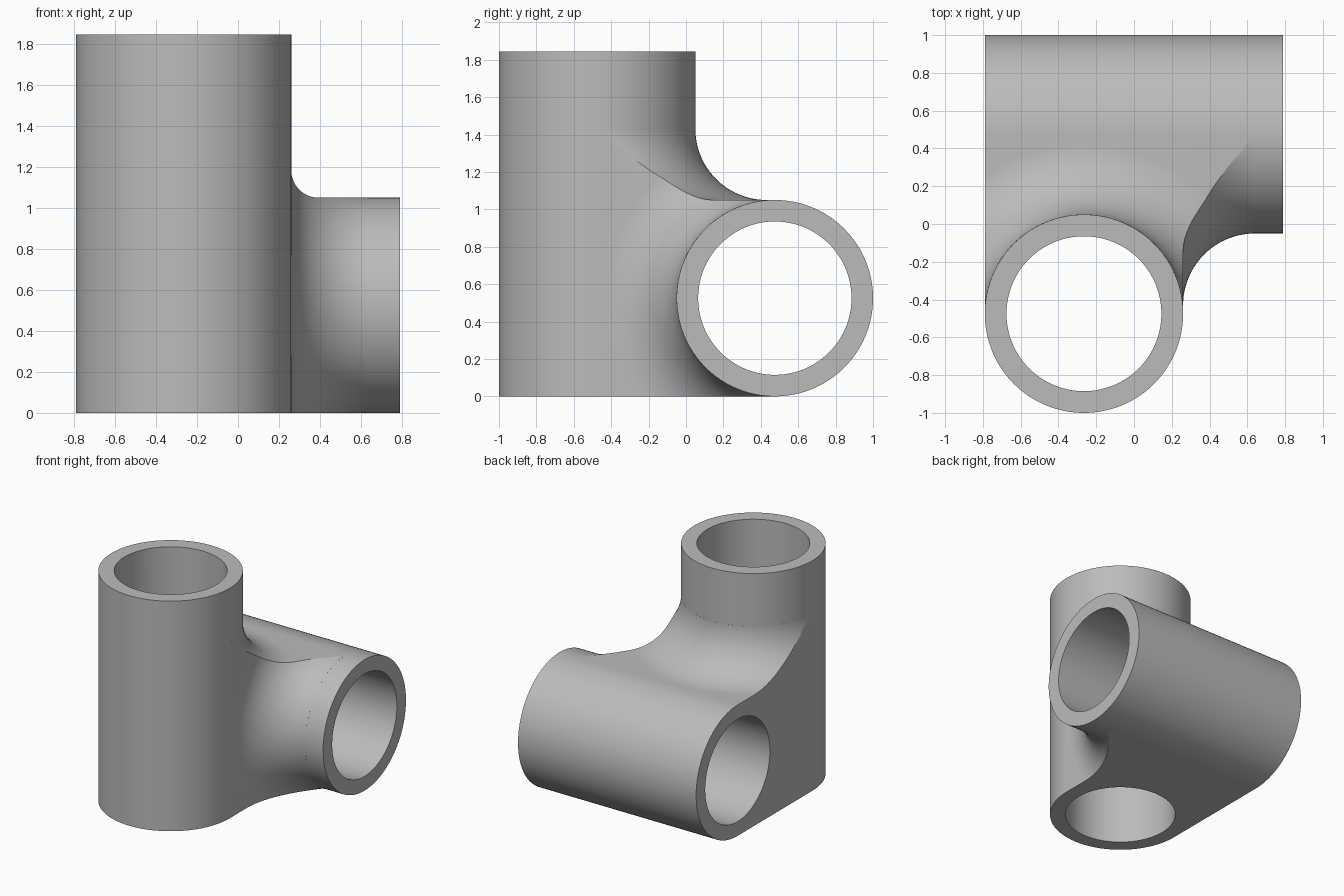
import bpy, bmesh
from math import sin, cos, pi, radians
from mathutils import Matrix, Vector

cube = bpy.data.objects.get("Cube")
if cube:
    bpy.data.objects.remove(cube, do_unlink=True)

# Main dimensions
R = 0.525          # tube outer radius
BORE = 0.41        # tube inner radius
FILLET = 0.38      # blend radius between the tubes
STEP = 2 * R       # height where the blend starts
SEGMENTS = 160
UPRIGHT = Matrix.Translation((-0.265, -0.475, 0))
CROSSWISE = Matrix.Translation((-0.79, 0.475, R)) @ Matrix.Rotation(pi / 2, 4, 'Y')

grey = bpy.data.materials.new("plain_grey")
grey.use_nodes = True
colour = (0.5, 0.5, 0.5, 1)
grey.diffuse_color = colour
grey.node_tree.nodes["Principled BSDF"].inputs["Base Color"].default_value = colour


def finish(name, bm):
    bmesh.ops.recalc_face_normals(bm, faces=bm.faces)
    mesh = bpy.data.meshes.new(name)
    bm.to_mesh(mesh)
    bm.free()
    mesh.materials.append(grey)
    obj = bpy.data.objects.new(name, mesh)
    bpy.context.collection.objects.link(obj)
    return obj


def lathe(name, profile, matrix):
    """Turn (radius, height) points about the local z axis into a solid."""
    bm = bmesh.new()
    verts = [bm.verts.new((r, 0, h)) for r, h in profile]
    edges = [bm.edges.new(pair) for pair in zip(verts, verts[1:])]
    bmesh.ops.spin(bm, geom=verts + edges, cent=(0, 0, 0), axis=(0, 0, 1),
                   angle=2 * pi, steps=SEGMENTS)
    bmesh.ops.remove_doubles(bm, verts=bm.verts, dist=1e-5)
    bm.transform(matrix)
    return finish(name, bm)


def rod(name, radius, start, end, matrix):
    return lathe(name, [(0, start), (radius, start), (radius, end), (0, end)], matrix)


def flare(name, matrix):
    """Wide base narrowing through a concave arc to the tube radius."""
    arc = []
    for i in range(25):
        a = pi / 2 * i / 24
        arc.append((R + FILLET - FILLET * sin(a), STEP + FILLET - FILLET * cos(a)))
    top = STEP + FILLET
    return lathe(name, [(0, -0.2), (3, -0.2), (3, STEP)] + arc + [(0, top)], matrix)


def combine(target, tool, operation):
    mod = target.modifiers.new(operation.lower(), 'BOOLEAN')
    mod.operation, mod.solver, mod.object = operation, 'EXACT', tool
    bpy.context.view_layer.objects.active = target
    bpy.ops.object.modifier_apply(modifier=mod.name)
    bpy.data.objects.remove(tool, do_unlink=True)


# Web block between the two tube axes
low = Vector((-0.79, -0.475, 0))
high = Vector((0.63, 0.475, 1.42))
bm = bmesh.new()
bmesh.ops.create_cube(bm, size=1)
bm.transform(Matrix.Translation((low + high) / 2) @ Matrix.Diagonal((*(high - low), 1)))
body = finish("tube_joint", bm)

# Blend surfaces, tubes, then bores
combine(body, flare("upright_flare", UPRIGHT), 'INTERSECT')
combine(body, flare("cross_flare", CROSSWISE), 'INTERSECT')
tubes = (("upright", 1.845, UPRIGHT), ("cross", 1.58, CROSSWISE))
for name, length, matrix in tubes:
    combine(body, rod(name + "_tube", R, 0, length, matrix), 'UNION')
for name, length, matrix in tubes:
    combine(body, rod(name + "_bore", BORE, -0.1, length + 0.1, matrix), 'DIFFERENCE')

# Smooth round walls, crisp rims
bpy.ops.object.select_all(action='DESELECT')
body.select_set(True)
bpy.context.view_layer.objects.active = body
bpy.ops.object.shade_smooth_by_angle(angle=radians(25))
weighted = body.modifiers.new("even_shading", 'WEIGHTED_NORMAL')
weighted.keep_sharp = True
